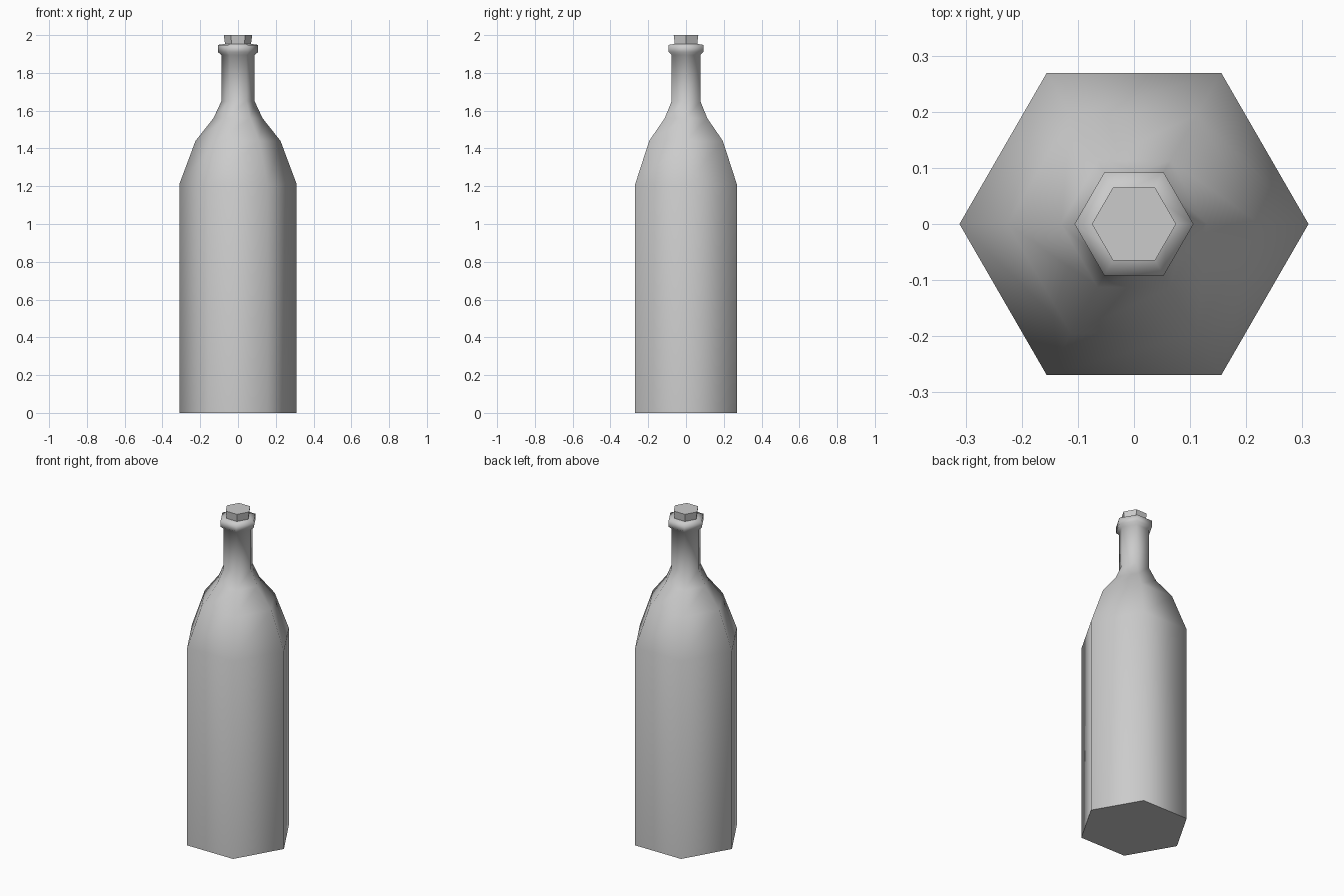
import bpy, bmesh
from math import cos, sin, pi, radians

cube = bpy.data.objects.get("Cube")
if cube:
    bpy.data.objects.remove(cube, do_unlink=True)

SIDES = 6


def make_material(name, rgb):
    mat = bpy.data.materials.new(name)
    mat.use_nodes = True
    mat.diffuse_color = (*rgb, 1)
    mat.node_tree.nodes["Principled BSDF"].inputs["Base Color"].default_value = (*rgb, 1)
    return mat


def lathe(name, profile, mat):
    """Stack six-sided rings along z, bridge them and cap both ends."""
    bm = bmesh.new()
    rings = [[bm.verts.new((r * cos(2 * pi * i / SIDES), r * sin(2 * pi * i / SIDES), z))
              for i in range(SIDES)] for r, z in profile]
    for low, high in zip(rings, rings[1:]):
        for i in range(SIDES):
            j = (i + 1) % SIDES
            bm.faces.new((low[i], low[j], high[j], high[i]))
    bm.faces.new(rings[0][::-1])
    bm.faces.new(rings[-1])
    mesh = bpy.data.meshes.new(name)
    bm.to_mesh(mesh)
    bm.free()
    mesh.materials.append(mat)
    obj = bpy.data.objects.new(name, mesh)
    bpy.context.collection.objects.link(obj)
    return obj


grey = make_material("plain grey", (0.6, 0.6, 0.6))

# Bottle: straight body, sloping shoulders, neck and flared lip
bottle = lathe("bottle", [
    (0.311, 0), (0.311, 1.21), (0.225, 1.44), (0.13, 1.56), (0.088, 1.65),
    (0.088, 1.895), (0.106, 1.91), (0.106, 1.948), (0.06, 1.955)], grey)

# Stopper: flat-faced and slightly tapered towards the neck
lathe("stopper", [(0.062, 1.90), (0.075, 2.0)], grey)

# Smooth the bottle, keeping the base edge sharp
bpy.ops.object.select_all(action="DESELECT")
bottle.select_set(True)
bpy.context.view_layer.objects.active = bottle
bpy.ops.object.shade_smooth_by_angle(angle=radians(86))
